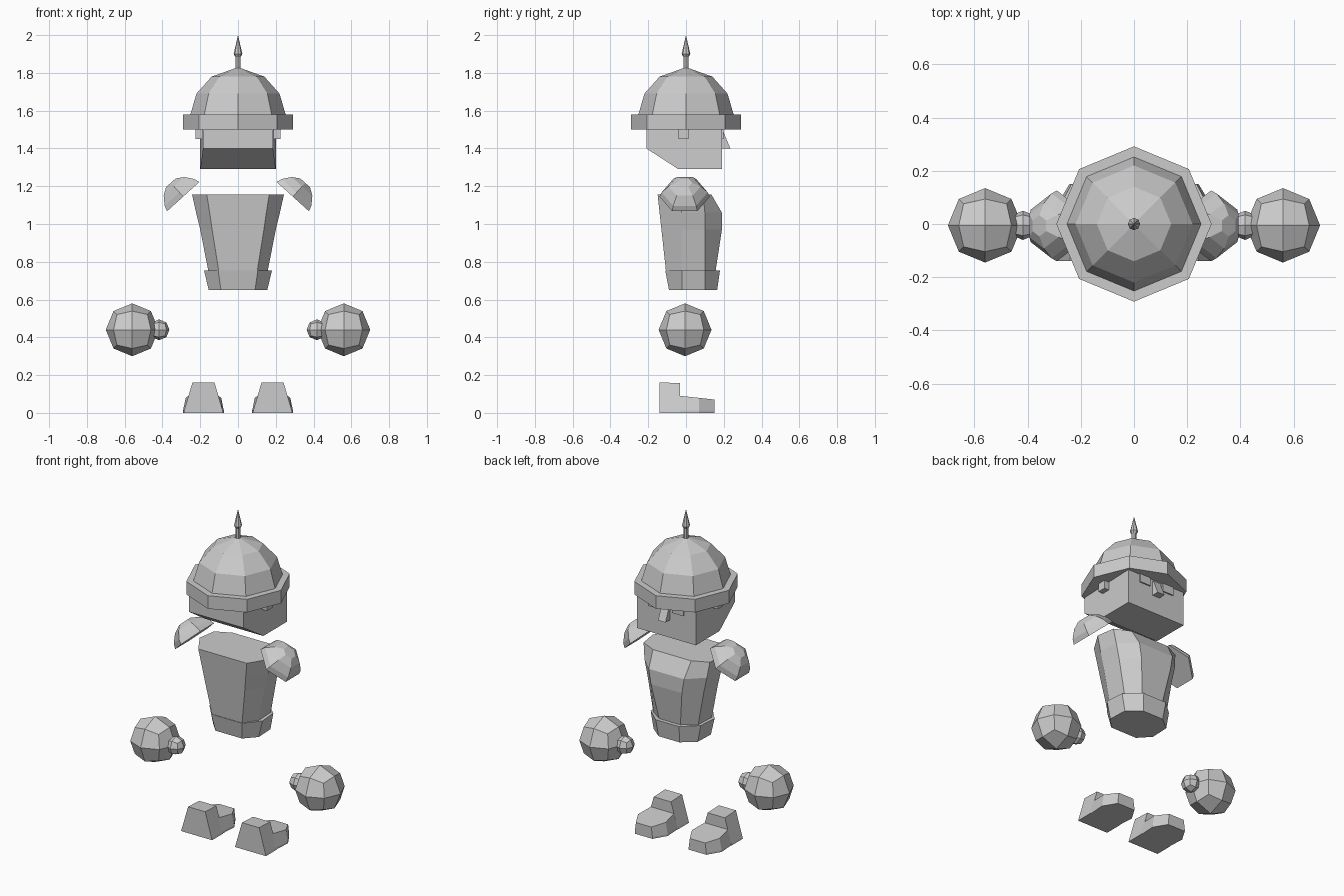
import bpy, bmesh, math
from mathutils import Matrix, Vector

if "Cube" in bpy.data.objects:
    bpy.data.objects.remove(bpy.data.objects["Cube"], do_unlink=True)

grey = bpy.data.materials.new("plain grey")
grey.use_nodes = True
COLOR = (0.6, 0.6, 0.6, 1.0)
grey.diffuse_color = COLOR
grey.node_tree.nodes["Principled BSDF"].inputs["Base Color"].default_value = COLOR


def finish(name, bm, matrix=None):
    if matrix:
        bm.transform(matrix)
    bmesh.ops.recalc_face_normals(bm, faces=bm.faces[:])
    mesh = bpy.data.meshes.new(name)
    bm.to_mesh(mesh)
    bm.free()
    mesh.materials.append(grey)
    obj = bpy.data.objects.new(name, mesh)
    bpy.context.collection.objects.link(obj)
    return obj


def loft(name, rings, matrix=None):
    """Skin a stack of equal-length point rings and cap both ends."""
    bm = bmesh.new()
    rows = [[bm.verts.new(p) for p in ring] for ring in rings]
    n = len(rows[0])
    for a, b in zip(rows, rows[1:]):
        for i in range(n):
            j = (i + 1) % n
            bm.faces.new((a[i], a[j], b[j], b[i]))
    bm.faces.new(rows[0][::-1])
    bm.faces.new(rows[-1])
    bmesh.ops.remove_doubles(bm, verts=bm.verts[:], dist=0.0008)
    return finish(name, bm, matrix)


def turned(name, profile, sides, matrix=None, start=math.pi / 2):
    """Faceted turned shape from (radius, height) pairs."""
    rings = []
    for r, z in profile:
        angles = [start + math.tau * i / sides for i in range(sides)]
        rings.append([(r * math.cos(a), r * math.sin(a), z) for a in angles])
    return loft(name, rings, matrix)


def mirrored_ring(half, z):
    """Close a half outline (back to front, x > 0) across x = 0."""
    pts = half + [(-x, y) for x, y in reversed(half)]
    return [(x, y, z) for x, y in pts]


def box(name, x0, x1, y0, y1, z0, z1):
    return loft(name, [[(x0, y0, z), (x1, y0, z), (x1, y1, z), (x0, y1, z)]
                       for z in (z0, z1)])


def quad_ball(name, center, radius):
    bm = bmesh.new()
    bmesh.ops.create_cube(bm, size=2)
    bmesh.ops.subdivide_edges(bm, edges=bm.edges[:], cuts=1, use_grid_fill=True)
    for v in bm.verts:
        v.co = v.co.normalized() * radius
    return finish(name, bm, Matrix.Translation(center))


# Helmet
turned("helmet_dome", [(0.255, 1.57), (0.22, 1.69), (0.14, 1.78), (0.0005, 1.83)], 8)
turned("helmet_rim", [(0.292, 1.50), (0.292, 1.58)], 8)
turned("spike_shaft", [(0.014, 1.80), (0.014, 1.90)], 8)
turned("spike_tip", [(0.014, 1.885), (0.023, 1.90), (0.0004, 2.0)], 8)

# Head with a cut-away lower rear edge
profile = [(-0.21, 1.52), (-0.21, 1.40), (-0.04, 1.29), (0.19, 1.29), (0.19, 1.52)]
loft("head", [[(s * (0.185 if y < -0.2 else 0.2), y, z) for y, z in profile]
              for s in (-1, 1)])
nose = [(0.185, 1.49), (0.197, 1.49), (0.235, 1.40), (0.185, 1.40)]
loft("nose", [[(x, y, z) for y, z in nose] for x in (-0.025, 0.025)])

# Torso and belt
loft("torso", [
    mirrored_ring([(0.10, -0.105), (0.155, -0.025), (0.15, 0.10), (0.07, 0.155)], 0.74),
    mirrored_ring([(0.137, -0.13), (0.20, -0.025), (0.192, 0.10), (0.105, 0.19)], 0.97),
    mirrored_ring([(0.15, -0.14), (0.222, -0.025), (0.212, 0.10), (0.12, 0.19)], 1.06),
    mirrored_ring([(0.165, -0.15), (0.243, -0.025), (0.225, 0.09), (0.13, 0.135)], 1.155),
])
loft("belt", [
    mirrored_ring([(0.09, -0.09), (0.155, -0.02), (0.15, 0.10), (0.07, 0.165)], 0.65),
    mirrored_ring([(0.105, -0.11), (0.18, -0.02), (0.17, 0.10), (0.08, 0.18)], 0.755),
])

for side, s in (("left", 1), ("right", -1)):
    # Face details
    box(side + "_ear", s * 0.19, s * 0.225, -0.04, 0.012, 1.45, 1.51)
    box(side + "_eye", s * 0.045, s * 0.12, 0.185, 0.198, 1.45, 1.50)

    # Tilted shoulder cap
    up = Vector((s * 0.67, 0, 0.74)).normalized()
    tilt = Vector((0, 0, 1)).rotation_difference(up).to_matrix().to_4x4()
    turned(side + "_shoulder_cap",
           [(0.133, 0), (0.122, 0.03), (0.085, 0.073), (0.04, 0.098)], 6,
           Matrix.Translation((s * 0.29, -0.007, 1.145)) @ tilt)

    # Floating hand
    quad_ball(side + "_hand", (s * 0.56, -0.005, 0.44), 0.14)
    quad_ball(side + "_thumb", (s * 0.418, -0.005, 0.44), 0.055)

    # Boot: raised heel plus tapered toe
    cx = s * 0.183
    loft(side + "_boot_heel", [
        [(cx + dx, y, z + (0.005 if z > 0.1 and y < -0.1 else 0))
         for dx, y in ((-w, -0.14), (w, -0.14), (w, -0.032), (-w, -0.032))]
        for w, z in ((0.105, 0), (0.102, 0.012), (0.058, 0.157))])
    plan = [(-0.1, -0.06), (0.1, -0.06), (0.108, 0.07), (0.06, 0.15),
            (-0.06, 0.15), (-0.108, 0.07)]
    toe_rings = [[(cx + x, y, z) for x, y in plan] for z in (0, 0.012)]
    toe_rings.append([(cx + x * (0.75 if y < 0 else 0.87), y, 0.087 - 0.11 * y)
                      for x, y in plan])
    loft(side + "_boot_toe", toe_rings)
